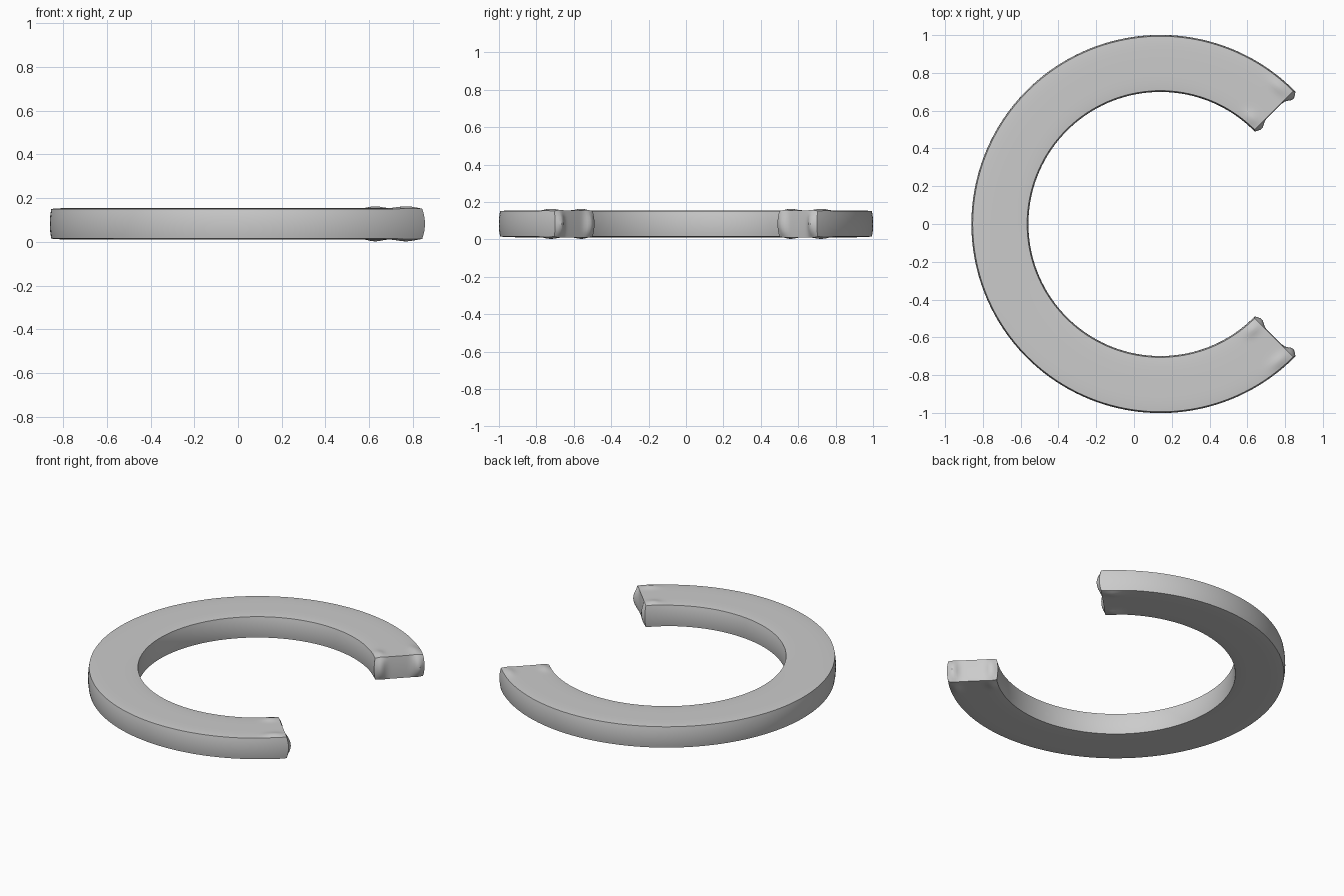
import bpy, bmesh, math

if "Cube" in bpy.data.objects:
    bpy.data.objects.remove(bpy.data.objects["Cube"])

CENTRE_X, R_MID, R_HALF = 0.14, 0.85, 0.144
Z_MID, Z_HALF = 0.083, 0.068


def ridge(u):
    # two soft ridges near the inner and outer corners of each end
    return math.exp(-((abs(u) - 0.76) / 0.2) ** 2)


def place(s, u, v):
    # s runs along the arc, u across the band, v up through its thickness
    r = R_MID + u * (R_HALF + 0.007 * (1 - v * v))
    z = Z_MID + v * (Z_HALF + 0.004 * (1 - u ** 4))
    sweep = 135 * s
    gap = 135 - abs(sweep)
    near_end = math.exp(-((gap - 4) / 3.5) ** 2)
    z += v * 0.010 * ridge(u) * near_end
    # ends swell outward at mid height beside the corners
    swell = (1.6 * ridge(u) + 0.2) * (1 - v * v) * math.exp(-gap / 1.0)
    a = math.radians(180 + sweep + math.copysign(swell, s))
    return (CENTRE_X + r * math.cos(a), r * math.sin(a), z)


def steps(n):
    return [-1 + 2 * i / n for i in range(n + 1)]


def patch(bm, ps, qs, fn):
    grid = [[bm.verts.new(fn(p, q)) for q in qs] for p in ps]
    for i in range(len(ps) - 1):
        for j in range(len(qs) - 1):
            bm.faces.new((grid[i][j], grid[i + 1][j],
                          grid[i + 1][j + 1], grid[i][j + 1]))


# Arc stations are packed more closely towards the two ends
S = [math.sin(math.pi / 2 * x) for x in steps(160)]
U, V = steps(20), steps(8)

bm = bmesh.new()
for k in (-1, 1):
    patch(bm, S, U, lambda s, u: place(s, u, k))   # top and bottom
    patch(bm, S, V, lambda s, v: place(s, k, v))   # inner and outer walls
    patch(bm, U, V, lambda u, v: place(k, u, v))   # end faces
bmesh.ops.remove_doubles(bm, verts=bm.verts, dist=1e-6)
bmesh.ops.recalc_face_normals(bm, faces=bm.faces)

mesh = bpy.data.meshes.new("split_ring")
bm.to_mesh(mesh)
bm.free()
ring = bpy.data.objects.new("split_ring", mesh)
bpy.context.collection.objects.link(ring)
bpy.context.view_layer.objects.active = ring
ring.select_set(True)
bpy.ops.object.shade_smooth_by_angle(angle=math.radians(35))
